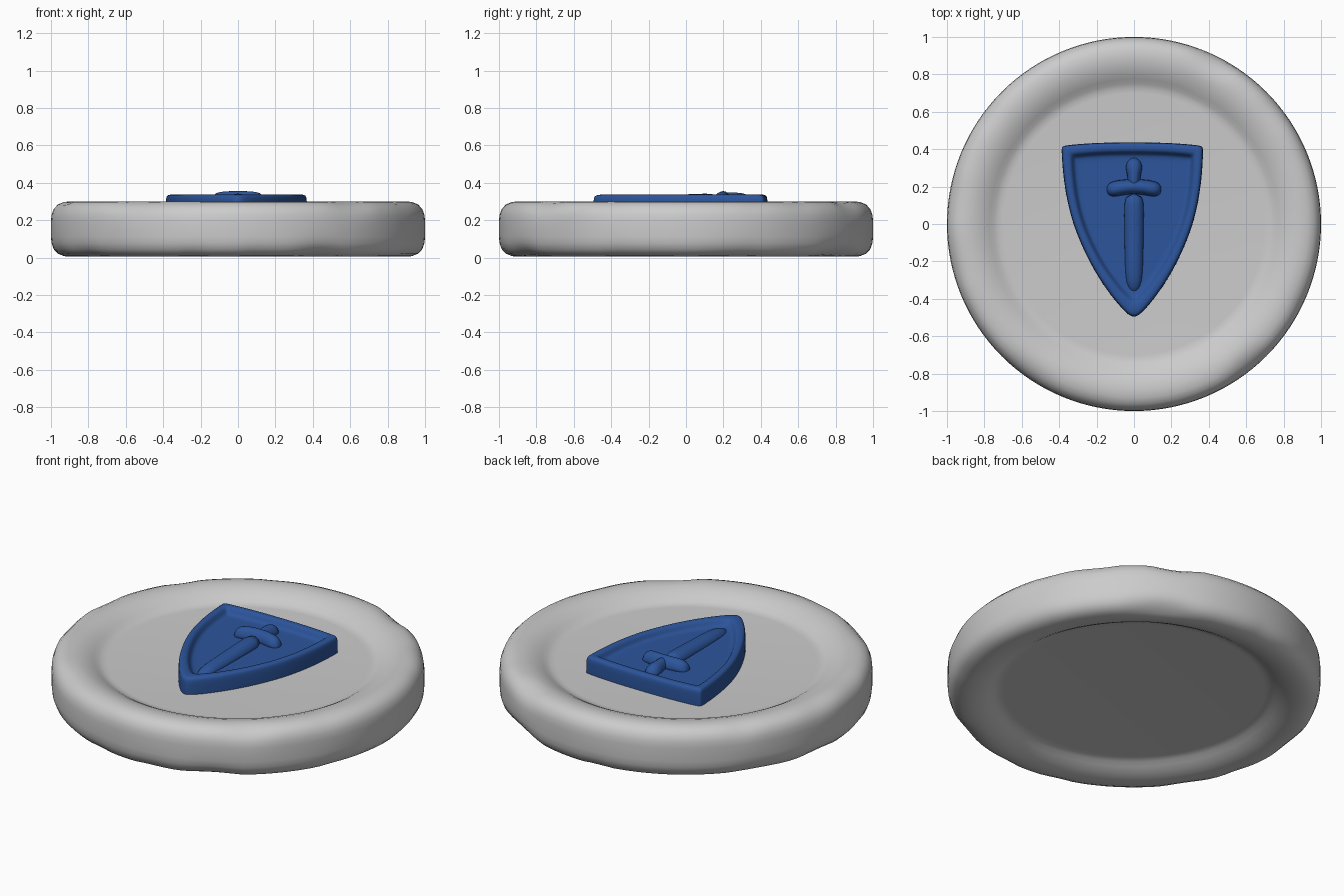
import bpy, math
from mathutils import Vector, noise

if "Cube" in bpy.data.objects:
    bpy.data.objects.remove(bpy.data.objects["Cube"])

blue = bpy.data.materials.new("blue_enamel")
blue.diffuse_color = (0.025, 0.09, 0.33, 1)
blue.use_nodes = True
blue.node_tree.nodes["Principled BSDF"].inputs["Base Color"].default_value = blue.diffuse_color


def make(name, verts, faces, mat=None, subsurf=0, angle=180):
    me = bpy.data.meshes.new(name)
    me.from_pydata(verts, [], faces)
    ob = bpy.data.objects.new(name, me)
    bpy.context.collection.objects.link(ob)
    if mat:
        me.materials.append(mat)
    if subsurf:
        m = ob.modifiers.new("smooth", 'SUBSURF')
        m.levels = m.render_levels = subsurf
    bpy.ops.object.select_all(action='DESELECT')
    ob.select_set(True)
    bpy.context.view_layer.objects.active = ob
    bpy.ops.object.shade_smooth_by_angle(angle=math.radians(angle))
    return ob


def bridge(rings, cap_first=True):
    """Skin a stack of equal closed rings and cap the ends."""
    n = len(rings[0])
    verts = [v for r in rings for v in r]
    faces = [(k * n + i, k * n + (i + 1) % n, (k + 1) * n + (i + 1) % n, (k + 1) * n + i)
             for k in range(len(rings) - 1) for i in range(n)]
    if cap_first:
        faces.append(tuple(reversed(range(n))))
    last = (len(rings) - 1) * n
    faces.append(tuple(range(last, last + n)))
    return verts, faces


# Worn stone disc, recessed on both sides (r, height above mid plane, wear)
upper = [(1.0, 0.0, 0), (1.0, 0.04, 0.1), (0.997, 0.075, 0.4), (0.985, 0.108, 0.8),
         (0.962, 0.132, 1), (0.93, 0.145, 0.7), (0.89, 0.148, 0.2), (0.85, 0.143, 0.2),
         (0.81, 0.130, 0.4), (0.775, 0.112, 0.6), (0.75, 0.096, 0.4), (0.725, 0.087, 0.1),
         (0.70, 0.085, 0)]
profile = [(r, -h, w) for r, h, w in reversed(upper[1:])] + upper
rings = []
for r, h, w in profile:
    ring = []
    for i in range(128):
        a = math.tau * i / 128
        s = 3 if h > 0 else 11
        k = w * noise.noise(Vector((3 * math.cos(a), 3 * math.sin(a), s)))
        rr = r - 0.022 * max(k, 0)
        hh = h * (1 - 0.13 * max(k, 0))
        ring.append((rr * math.cos(a), rr * math.sin(a), 0.153 + hh))
    rings.append(ring)
make("stone_disc", *bridge(rings), angle=50)

# Shield outline, right half from the top centre round to the tip
half = [(0.18, 0.435), (0.31, 0.425), (0.355, 0.42), (0.378, 0.415), (0.378, 0.385),
        (0.374, 0.30), (0.360, 0.17), (0.328, 0.02), (0.275, -0.12), (0.205, -0.26),
        (0.125, -0.38), (0.045, -0.475)]
outline = [(0, 0.437)] + half + [(0, -0.505)] + [(-x, y) for x, y in reversed(half)]
outline = [Vector((x - 0.01 * (y + 0.5), y)) for x, y in reversed(outline)]


def offset(pts, d):
    """Move an outline inward by d with mitred corners."""
    out = []
    n = len(pts)
    for i, p in enumerate(pts):
        a, b = (p - pts[i - 1]).normalized(), (pts[(i + 1) % n] - p).normalized()
        na, nb = Vector((-a.y, a.x)), Vector((-b.y, b.x))
        m = (na + nb).normalized()
        out.append(p + m * d / max(m.dot(na), 0.55))
    return out


def relax(pts, d):
    """Inset, gathering the points about the middle so corners do not cross."""
    c = Vector((0, 0.08))
    return [c + Vector(((p.x - c.x) * (1 - d / 0.37), (p.y - c.y) * (1 - d * (2.8 if p.y > c.y else 2.9))))
            for p in pts]


steps = [(0.0, 0.20), (0.0, 0.23), (0.0, 0.31), (0.006, 0.334), (0.028, 0.338),
         (0.05, 0.334), (0.062, 0.305), (0.08, 0.297), (0.13, 0.298)]
shield_rings = []
for d, z in steps:
    loop = offset(outline, d) if d < 0.01 else relax(outline, d)
    shield_rings.append([(p.x, p.y, z) for p in loop])
make("shield", *bridge(shield_rings), mat=blue, subsurf=2)


def bar(name, stations, across):
    """Low rounded bar: stations are (x, y, half width, top z)."""
    section = [(-1, 0), (-0.92, 0.45), (-0.55, 0.9), (0, 1), (0.55, 0.9), (0.92, 0.45), (1, 0)]
    base = 0.28
    loops = [[(x + across[0] * u * w, y + across[1] * u * w, base + (z - base) * v)
              for u, v in section] for x, y, w, z in stations]
    make(name, *bridge(loops), mat=blue, subsurf=1)


# Sword relief on the shield
bar("sword_blade", [(0, -0.37, 0.01, 0.29), (0, -0.34, 0.04, 0.315), (0, -0.27, 0.053, 0.332),
                    (0, -0.1, 0.056, 0.337), (0, 0.05, 0.058, 0.342), (0, 0.17, 0.06, 0.349)], (-1, 0))
guard = [(0.147, 0.185, 0.012, 0.30), (0.135, 0.185, 0.038, 0.34), (0.10, 0.188, 0.048, 0.355),
         (0.05, 0.198, 0.044, 0.358)]
bar("sword_guard", [(-x, y, w, z) for x, y, w, z in guard] + [(0, 0.2, 0.044, 0.359)]
    + guard[::-1], (0, 1))
bar("sword_grip", [(0, 0.19, 0.04, 0.355), (0, 0.25, 0.036, 0.35), (0, 0.28, 0.045, 0.35),
                   (0, 0.315, 0.05, 0.345), (0, 0.34, 0.035, 0.33), (0, 0.355, 0.012, 0.30)], (-1, 0))
